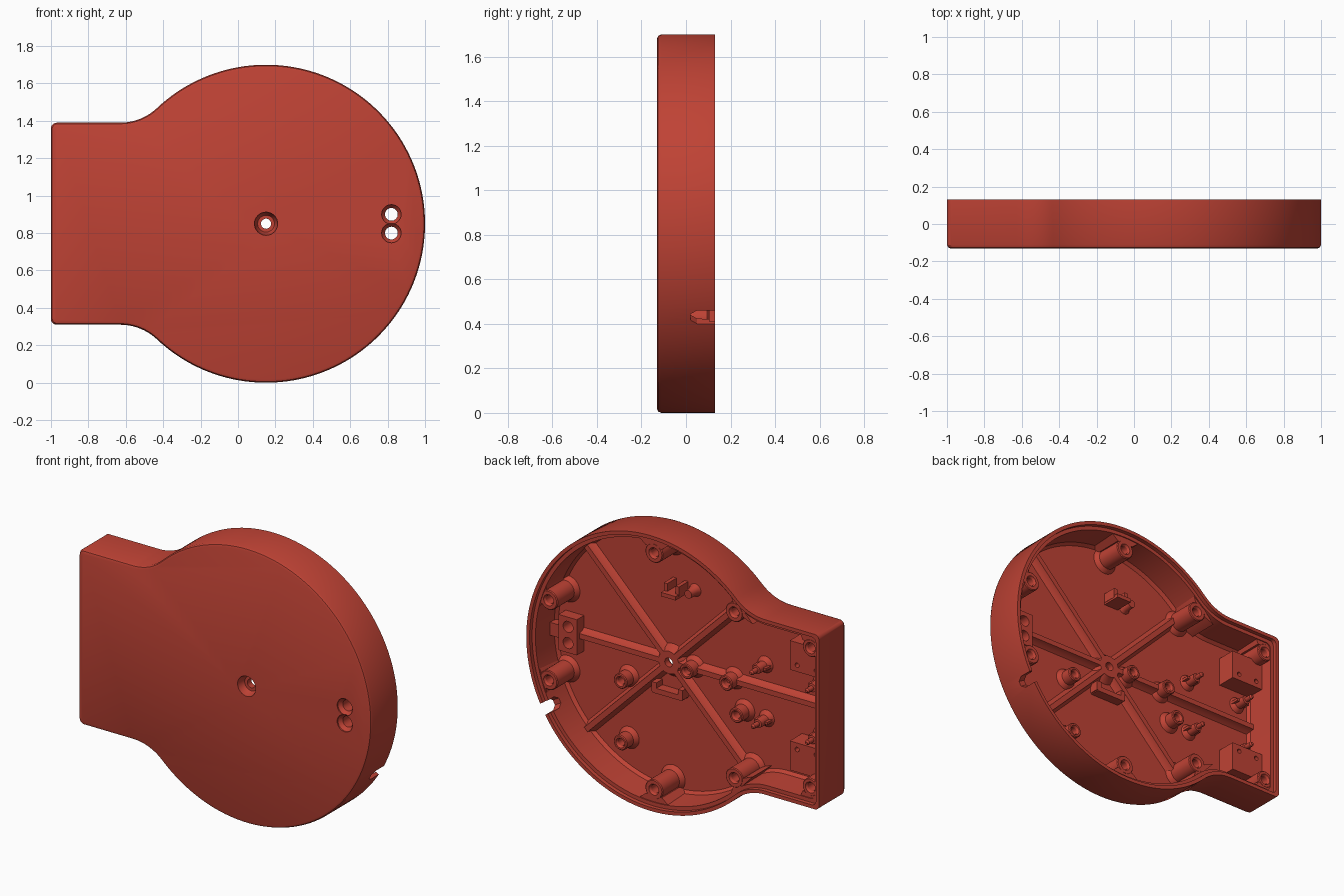
import bpy, bmesh
from math import cos, sin, radians, pi, hypot, atan2, degrees
from mathutils import Vector

cube = bpy.data.objects.get("Cube")
if cube:
    bpy.data.objects.remove(cube)

red = bpy.data.materials.new("brick_red")
red.use_nodes = True
red.diffuse_color = (0.52, 0.055, 0.035, 1)
red.node_tree.nodes["Principled BSDF"].inputs["Base Color"].default_value = red.diffuse_color

HUB = (0.15, 0, 0.85)      # every part is laid out around the hub axis
FRONT, BACK, FLOOR = -0.13, 0.13, -0.09


def finish(name, bm):
    bmesh.ops.recalc_face_normals(bm, faces=bm.faces)
    mesh = bpy.data.meshes.new(name)
    bm.to_mesh(mesh)
    bm.free()
    mesh.materials.append(red)
    obj = bpy.data.objects.new(name, mesh)
    obj.location = HUB
    bpy.context.collection.objects.link(obj)
    return obj


def loft(name, rings):
    """Skin equal rings of points and cap both ends."""
    bm = bmesh.new()
    loops = [[bm.verts.new(p) for p in ring] for ring in rings]
    n = len(loops[0])
    for a, b in zip(loops, loops[1:]):
        for i in range(n):
            j = (i + 1) % n
            bm.faces.new((a[i], a[j], b[j], b[i]))
    bm.faces.new(loops[0])
    bm.faces.new(loops[-1])
    return finish(name, bm)


def lathe(name, x, z, profile, n=32):
    """Turn (radius, y) pairs around an axis along y."""
    return loft(name, [[(x + r * cos(2 * pi * i / n), y, z + r * sin(2 * pi * i / n))
                        for i in range(n)] for r, y in profile])


def bar(name, start, end, section, flare=1):
    """Sweep an (offset, y) section in the face plane; flare widens the end."""
    a, b = Vector(start), Vector(end)
    d = (b - a).normalized()
    side = Vector((-d.y, d.x))
    rings = []
    for p, k in ((a, 1), (b, flare)):
        rings.append([((p + side * s * k).x, y, (p + side * s * k).y) for s, y in section])
    return loft(name, rings)


def block(half, y0, y1):
    return [(-half, y0), (half, y0), (half, y1), (-half, y1)]


def polar(angle, r):
    return (r * cos(radians(angle)), r * sin(radians(angle)))


def arc(cx, cz, r, a0, a1, n):
    return [(cx + r * cos(radians(a0 + (a1 - a0) * i / n)),
             cz + r * sin(radians(a0 + (a1 - a0) * i / n))) for i in range(n + 1)]


def outline(inset, y):
    """Disc blended into a square tail, drawn as a half and mirrored."""
    fx, fz, fr, rc = -0.78, 0.826, 0.286, 0.03
    t = degrees(atan2(fz, fx))
    half = arc(0, 0, 0.85 - inset, 0, t, 60)
    half += arc(fx, fz, fr + inset, t + 180, 270, 10)[1:]
    half += arc(-1.15 + inset + rc, 0.54 - inset - rc, rc, 90, 180, 6)
    full = half + [(x, -z) for x, z in reversed(half[1:])]
    return [(x, y, z) for x, z in full]


def cut(targets, cutter):
    cutter.hide_render = True
    for obj in targets:
        mod = obj.modifiers.new("cut", "BOOLEAN")
        mod.operation = "DIFFERENCE"
        mod.solver = "EXACT"
        mod.object = cutter
        bpy.context.view_layer.objects.active = obj
        bpy.ops.object.modifier_apply(modifier=mod.name)
    bpy.data.objects.remove(cutter)


# Open-backed housing with rounded front edge and stepped rim
shell = loft("housing", [outline(i, y) for i, y in (
    (0.018, FRONT), (0.006, FRONT + 0.005), (0, FRONT + 0.018), (0, BACK), (0.022, BACK),
    (0.022, 0.105), (0.045, 0.105), (0.05, FLOOR + 0.02), (0.065, FLOOR))])

# Hub, ribs and the twin-hole block
hub = lathe("hub", 0, 0, [(0.1, FLOOR - 0.01), (0.1, FLOOR), (0.075, -0.06), (0.07, -0.045)])
rib_section = [(-0.045, FLOOR - 0.01), (0.045, FLOOR - 0.01), (0.022, FLOOR + 0.018),
               (0.016, -0.045), (-0.016, -0.045), (-0.022, FLOOR + 0.018)]
for a in (45, 135, 225, 315):
    bar("diagonal_rib", polar(a, 0.065), polar(a, 0.8), rib_section)
bar("block_rib", (0.065, 0), (0.62, 0), rib_section)
bar("outer_rib", (0.72, 0), (0.81, 0), block(0.04, FLOOR - 0.01, -0.03))
bar("tail_rib", (-0.065, 0), (-1.11, 0), rib_section)
twin = bar("twin_hole_block", (0.61, 0), (0.735, 0), block(0.11, FLOOR - 0.01, -0.02))

# Through holes with recessed fronts
cut([shell, hub], lathe("hub_cutter", 0, 0,
    [(0.062, -0.15), (0.062, -0.12), (0.045, -0.085), (0.027, -0.085), (0.027, 0.05)]))
for z in (-0.05, 0.05):
    cut([shell, twin], lathe("twin_cutter", 0.67, z,
        [(0.052, -0.15), (0.052, -0.122), (0.034, -0.1), (0.034, 0.05)]))

# Cable notch through the rim
cut([shell], bar("notch_cutter", polar(-29.6, 0.74), polar(-29.6, 0.9),
    [(-0.035, 0.2), (-0.035, 0.05), (-0.015, 0.02), (0.015, 0.02), (0.035, 0.05), (0.035, 0.2)]))


def socket(name, x, z, r, hole, top, depth):
    lathe(name, x, z, [(r + 0.025, FLOOR - 0.01), (r + 0.02, FLOOR + 0.004), (r, FLOOR + 0.025),
                       (r, top - 0.005), (r - 0.005, top), (hole + 0.008, top),
                       (hole, top - 0.012), (hole, top - depth)])


# Screw bosses webbed to the wall
for a, r in ((90, 0.73), (-90, 0.73), (19, 0.76), (-19, 0.76), (137, 0.75), (-137, 0.75)):
    x, z = polar(a, r)
    socket("rim_boss", x, z, 0.06, 0.026, 0.1, 0.1)
    bar("rim_boss_web", polar(a, r + 0.036), polar(a, 0.815), block(0.055, FLOOR - 0.01, 0.099), 2.1)
for s in (1, -1):
    x, z = -1.07, s * 0.43
    socket("corner_boss", x, z, 0.055, 0.026, 0.1, 0.1)
    bar("corner_web_side", (x - 0.036, z), (-1.12, z), block(0.055, FLOOR - 0.01, 0.099), 1.3)
    bar("corner_web_end", (x, z + s * 0.036), (x, s * 0.51), block(0.055, FLOOR - 0.01, 0.099), 1.3)
    # Mounting pads beside the corner bosses
    pad = bar("mounting_pad", (-0.88, s * 0.31), (-1.11, s * 0.31), block(0.09, FLOOR - 0.01, 0.03))
    for px in (-0.93, -1.06):
        cut([pad], lathe("pad_cutter", px, s * 0.26, [(0.014, -0.03), (0.014, 0.1)], 16))

# Threaded standoffs
for x, z in ((0.3, -0.18), (-0.15, 0), (-0.42, 0), (-0.49, -0.18), (0.3, -0.56)):
    socket("standoff", x, z, 0.046, 0.022, 0.0, 0.07)

# Locating pins with small gussets
for x, z in ((-0.63, 0.14), (-0.64, -0.19), (-1.01, 0.13), (-1.01, -0.19)):
    lathe("locating_pin", x, z, [(0.055, FLOOR - 0.01), (0.05, FLOOR + 0.004), (0.03, FLOOR + 0.025),
                                 (0.026, 0.0), (0.015, 0.002), (0.015, 0.045), (0.008, 0.055)], 20)
    bar("pin_gusset", (x - 0.045, z), (x + 0.045, z), block(0.008, FLOOR - 0.01, -0.03))

# Cable bridge under the hub
bar("bridge_bar", (-0.1, -0.19), (0.1, -0.19), block(0.016, FLOOR - 0.01, -0.03))
for x in (-0.09, 0.09):
    bar("bridge_end", (x, -0.2), (x, -0.14), block(0.016, FLOOR - 0.01, -0.03))

# Clip above the hub: upright plate, peg and prongs
bar("clip_plate", (-0.1, 0.45), (0.0, 0.45), block(0.012, FLOOR - 0.01, 0.03))
for x in (-0.09, -0.01):
    bar("clip_prong", (x, 0.45), (x, 0.51), block(0.012, FLOOR - 0.01, 0.0))
lathe("clip_peg", -0.15, 0.47, [(0.045, FLOOR - 0.01), (0.028, FLOOR + 0.02), (0.025, -0.02)], 20)

# Smooth the curves, keep the edges
bpy.ops.object.select_all(action="DESELECT")
for obj in bpy.context.collection.objects:
    if obj.type == "MESH" and red.name in obj.data.materials:
        obj.select_set(True)
        bpy.context.view_layer.objects.active = obj
bpy.ops.object.shade_smooth_by_angle(angle=radians(30))
